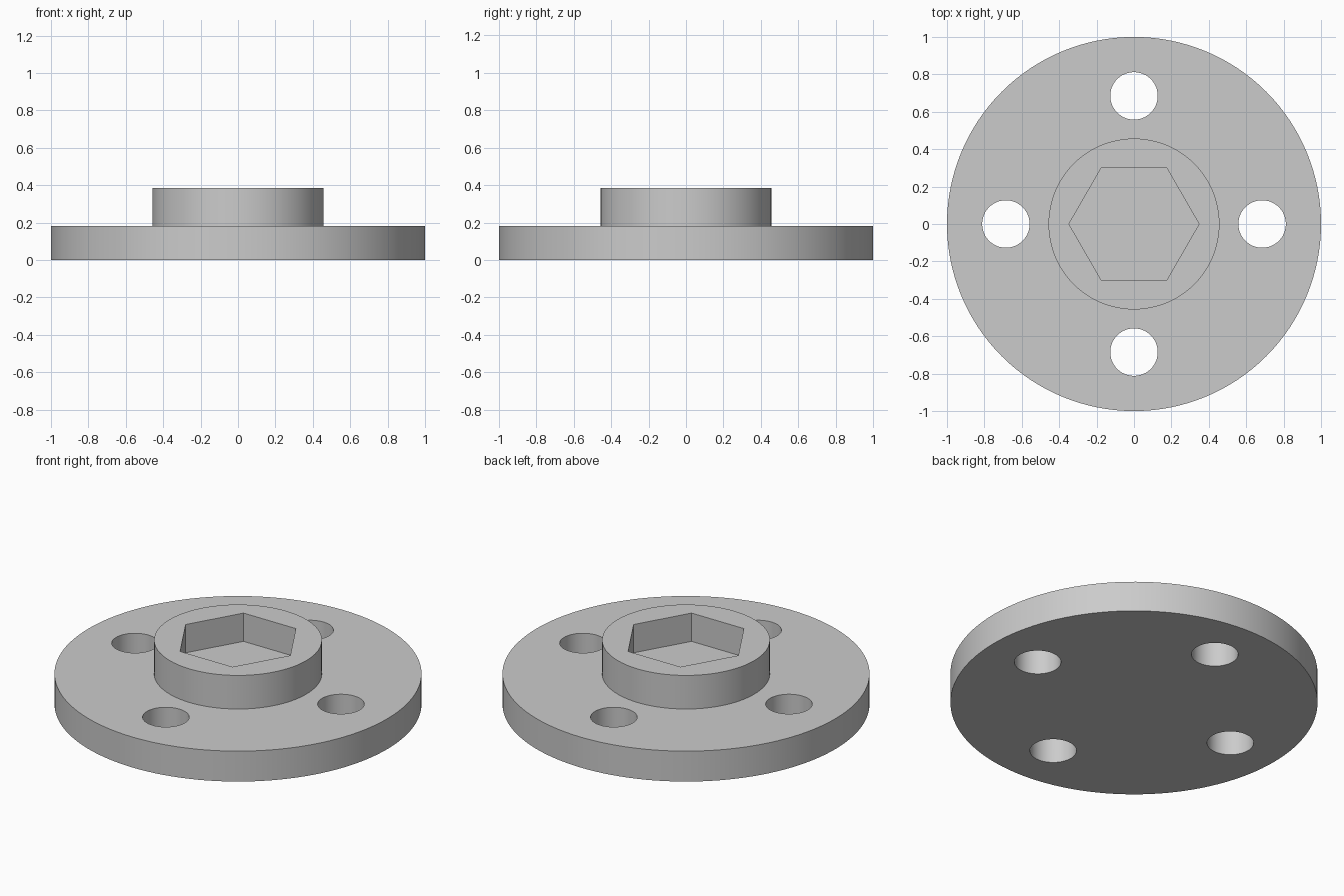
import bpy
import math

if "Cube" in bpy.data.objects:
    bpy.data.objects.remove(bpy.data.objects["Cube"], do_unlink=True)

PLATE_TOP, HUB_TOP, SOCKET_FLOOR = 0.183, 0.385, 0.215

grey = bpy.data.materials.new("light grey metal")
grey.use_nodes = True
grey.diffuse_color = (0.6, 0.6, 0.6, 1)
grey.node_tree.nodes["Principled BSDF"].inputs["Base Color"].default_value = (0.6, 0.6, 0.6, 1)


def prism(name, radius, bottom, top, sides, x=0, y=0, turn=0):
    """Upright cylinder or prism between two heights."""
    bpy.ops.mesh.primitive_cylinder_add(
        vertices=sides, radius=radius, depth=top - bottom,
        location=(x, y, (bottom + top) / 2), rotation=(0, 0, turn))
    obj = bpy.context.object
    obj.name = name
    obj.data.materials.append(grey)
    return obj


def combine(target, tool, operation):
    """Apply a boolean and remove the tool object."""
    mod = target.modifiers.new(operation.title(), "BOOLEAN")
    mod.operation = operation
    mod.solver = "EXACT"
    mod.object = tool
    tool.hide_render = True
    bpy.context.view_layer.objects.active = target
    bpy.ops.object.modifier_apply(modifier=mod.name)
    bpy.data.objects.remove(tool, do_unlink=True)


# Round plate with raised hub
flange = prism("flange", 1, 0, PLATE_TOP, 128)
hub = prism("hub", 0.457, PLATE_TOP - 0.1, HUB_TOP, 96)
combine(flange, hub, "UNION")

# Four bolt holes through the plate
for i in range(4):
    angle = i * math.pi / 2
    hole = prism("bolt_hole", 0.127, -0.1, 0.3, 48,
                 0.685 * math.cos(angle), 0.685 * math.sin(angle))
    combine(flange, hole, "DIFFERENCE")

# Blind hexagonal socket with corners on the x axis
socket = prism("hex_socket", 0.348, SOCKET_FLOOR, 0.6, 6, turn=math.pi / 6)
combine(flange, socket, "DIFFERENCE")

# Smooth round walls, crisp edges
bpy.ops.object.select_all(action="DESELECT")
flange.select_set(True)
bpy.context.view_layer.objects.active = flange
bpy.ops.object.shade_smooth_by_angle(angle=math.radians(30))
